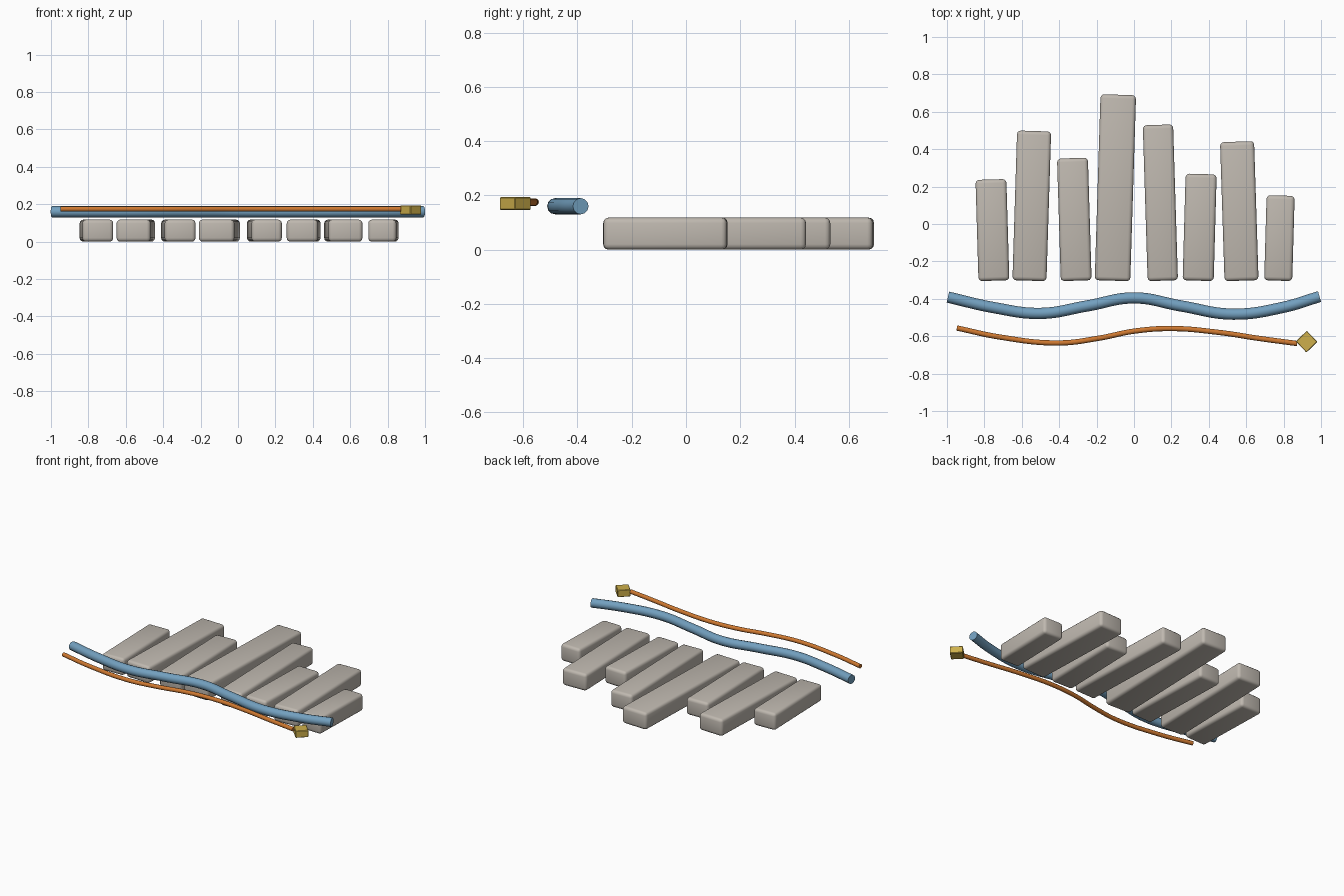
import bpy, bmesh, math
from mathutils import Vector

cube = bpy.data.objects.get("Cube")
if cube:
    bpy.data.objects.remove(cube, do_unlink=True)


def material(name, rgb):
    m = bpy.data.materials.new(name)
    m.use_nodes = True
    m.diffuse_color = (*rgb, 1)
    m.node_tree.nodes["Principled BSDF"].inputs["Base Color"].default_value = (*rgb, 1)
    return m


stone = material("warm grey", (0.52, 0.48, 0.43))
blue = material("soft blue", (0.17, 0.35, 0.52))
orange = material("burnt orange", (0.62, 0.19, 0.03))
gold = material("gold", (0.61, 0.43, 0.07))


def shade(ob):
    bpy.ops.object.select_all(action="DESELECT")
    ob.select_set(True)
    bpy.context.view_layer.objects.active = ob
    bpy.ops.object.shade_smooth_by_angle(angle=math.radians(35))


def block(name, size, centre, turn, bevel, segments, mat):
    """Rounded box turned about z."""
    bm = bmesh.new()
    bmesh.ops.create_cube(bm, size=1)
    bmesh.ops.scale(bm, vec=size, verts=bm.verts)
    bmesh.ops.bevel(bm, geom=bm.edges[:], offset=bevel, segments=segments,
                    profile=0.5, affect="EDGES")
    mesh = bpy.data.meshes.new(name)
    bm.to_mesh(mesh)
    bm.free()
    mesh.materials.append(mat)
    ob = bpy.data.objects.new(name, mesh)
    ob.location = centre
    ob.rotation_euler.z = turn
    bpy.context.collection.objects.link(ob)
    shade(ob)


def tube(name, path, z, radius, mat):
    """Capped round tube along a flat smooth path."""
    curve = bpy.data.curves.new(name + "_path", "CURVE")
    curve.dimensions = "3D"
    curve.bevel_depth = radius
    curve.bevel_resolution = 4
    curve.resolution_u = 10
    curve.use_fill_caps = True
    spline = curve.splines.new("BEZIER")
    spline.bezier_points.add(len(path) - 1)
    for p, (x, y) in zip(spline.bezier_points, path):
        p.co = (x, y, z)
        p.handle_left_type = p.handle_right_type = "AUTO"
    helper = bpy.data.objects.new(name + "_path", curve)
    bpy.context.collection.objects.link(helper)
    bpy.context.view_layer.update()
    graph = bpy.context.evaluated_depsgraph_get()
    mesh = bpy.data.meshes.new_from_object(helper.evaluated_get(graph))
    bpy.data.objects.remove(helper, do_unlink=True)
    mesh.materials.clear()
    mesh.materials.append(mat)
    ob = bpy.data.objects.new(name, mesh)
    bpy.context.collection.objects.link(ob)
    shade(ob)


# Row of slabs: front x, back x, back y, width
FRONT, HEIGHT = -0.303, 0.118
slabs = [(-0.749, -0.765, 0.238, 0.165), (-0.559, -0.534, 0.497, 0.182),
         (-0.309, -0.329, 0.352, 0.165), (-0.115, -0.084, 0.691, 0.190),
         (0.154, 0.128, 0.530, 0.162), (0.343, 0.359, 0.267, 0.166),
         (0.575, 0.551, 0.440, 0.182), (0.771, 0.784, 0.152, 0.150)]
for i, (x0, x1, back, width) in enumerate(slabs, 1):
    a, b = Vector((x0, FRONT)), Vector((x1, back))
    mid = (a + b) / 2
    block(f"slab_{i}", (width, (b - a).length, HEIGHT), (mid.x, mid.y, HEIGHT / 2),
          math.atan2(x0 - x1, back - FRONT), 0.02, 3, stone)

# Thick wavy tube
tube("blue_tube", [(-0.995, -0.391), (-0.75, -0.447), (-0.5, -0.478), (-0.25, -0.438),
                   (0, -0.395), (0.25, -0.438), (0.53, -0.482), (0.8, -0.445),
                   (0.992, -0.388)], 0.16, 0.03, blue)

# Thin wavy cord with a diamond block at its end
tube("orange_cord", [(-0.947, -0.556), (-0.72, -0.604), (-0.4, -0.636), (-0.185, -0.61),
                     (0, -0.573), (0.2, -0.559), (0.457, -0.58), (0.67, -0.612),
                     (0.872, -0.639)], 0.175, 0.014, orange)
block("end_marker", (0.082, 0.082, 0.048), (0.923, -0.629, 0.17),
      math.radians(44), 0.003, 1, gold)
